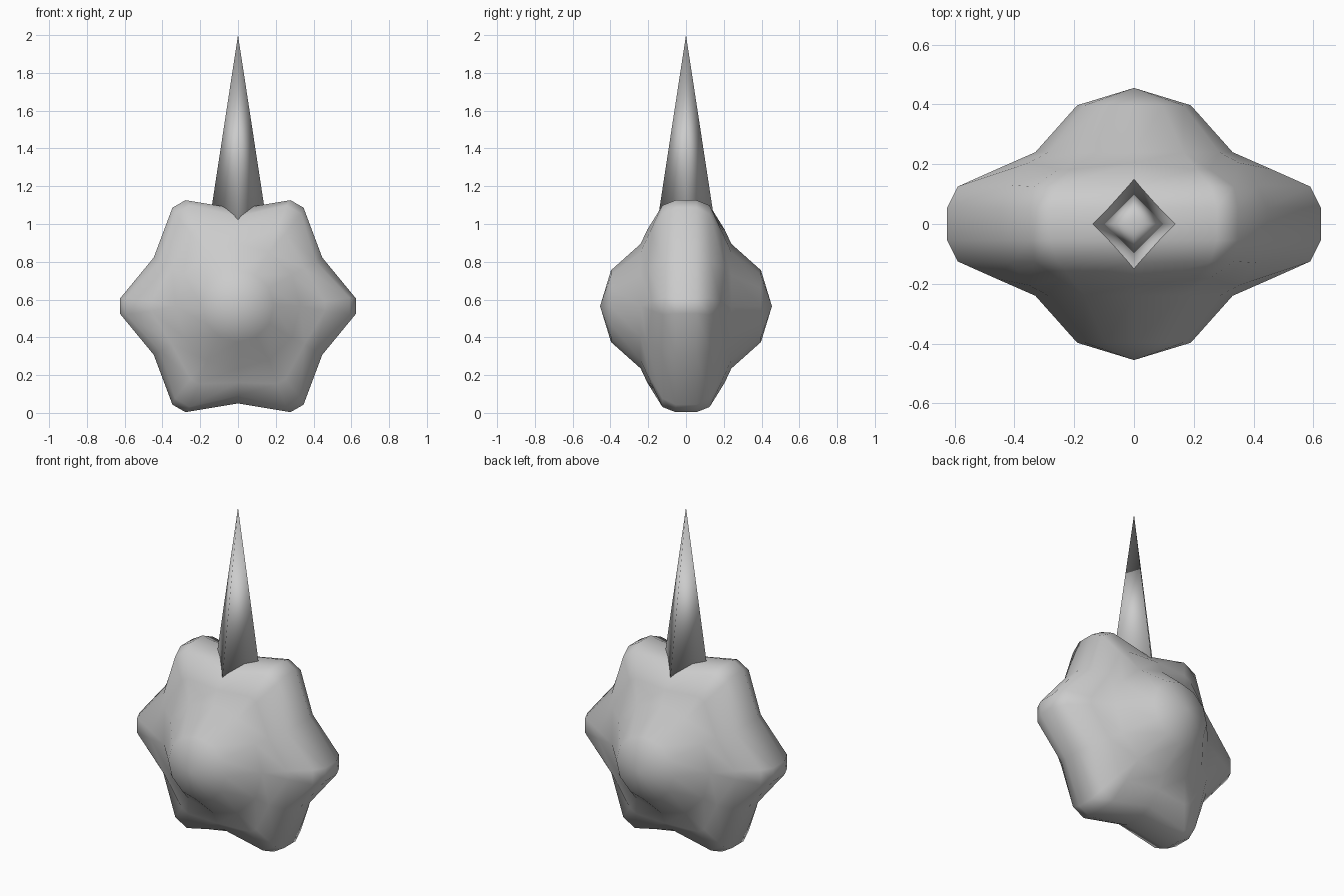
import bpy, bmesh, math

cube = bpy.data.objects.get("Cube")
if cube:
    bpy.data.objects.remove(cube, do_unlink=True)

grey = bpy.data.materials.new("plain_grey")
grey.use_nodes = True
colour = (0.6, 0.6, 0.6, 1)
grey.diffuse_color = colour
grey.node_tree.nodes["Principled BSDF"].inputs["Base Color"].default_value = colour

CENTRE = 0.565
# half profiles as (radius, depth), from the outer rim inwards to the dome
DOME = [(0.33, 0.24), (0.19, 0.397)]
TIP = [(0.625, 0.055), (0.59, 0.125), (0.46, 0.183)] + DOME
VALLEY = [(0.515, 0.055), (0.475, 0.13), (0.405, 0.205)] + DOME
TIP_HALF_WIDTH = [0.04, 0.045, 0.025, 0, 0]
POLE = 0.455


def finish(bm, name):
    bmesh.ops.remove_doubles(bm, verts=bm.verts, dist=0.0005)
    bmesh.ops.recalc_face_normals(bm, faces=bm.faces)
    for face in bm.faces:
        face.smooth = True
    mesh = bpy.data.meshes.new(name)
    bm.to_mesh(mesh)
    bm.free()
    mesh.materials.append(grey)
    obj = bpy.data.objects.new(name, mesh)
    bpy.context.collection.objects.link(obj)
    return obj


def column(bm, profile, angle, side):
    """One meridian running from the back dome to the front dome."""
    half = []
    for (r, depth), width in zip(profile, TIP_HALF_WIDTH):
        s = side * width
        x = r * math.cos(angle) - s * math.sin(angle)
        z = r * math.sin(angle) + s * math.cos(angle)
        half.append((x, depth, z + CENTRE))
    points = half[::-1] + [(x, -y, z) for x, y, z in half]
    return [bm.verts.new(p) for p in points]


# Six pointed body with a dome on both faces
bm = bmesh.new()
columns = []
for i in range(6):
    a = i * math.pi / 3
    columns.append(column(bm, TIP, a, -1))
    columns.append(column(bm, TIP, a, 1))
    columns.append(column(bm, VALLEY, a + math.pi / 6, 0))
back = bm.verts.new((0, POLE, CENTRE))
front = bm.verts.new((0, -POLE, CENTRE))
for i, a in enumerate(columns):
    b = columns[(i + 1) % len(columns)]
    for j in range(len(a) - 1):
        bm.faces.new((a[j], a[j + 1], b[j + 1], b[j]))
    bm.faces.new((back, a[0], b[0]))
    bm.faces.new((front, b[-1], a[-1]))
finish(bm, "star_body")

# Four sided spike
bm = bmesh.new()
base = [bm.verts.new((0.15 * x, 0.15 * y, 1.02)) for x, y in ((1, 0), (0, 1), (-1, 0), (0, -1))]
apex = bm.verts.new((0, 0, 2))
for i in range(4):
    bm.faces.new((base[i], base[(i + 1) % 4], apex))
bm.faces.new(base[::-1])
finish(bm, "top_spike")
